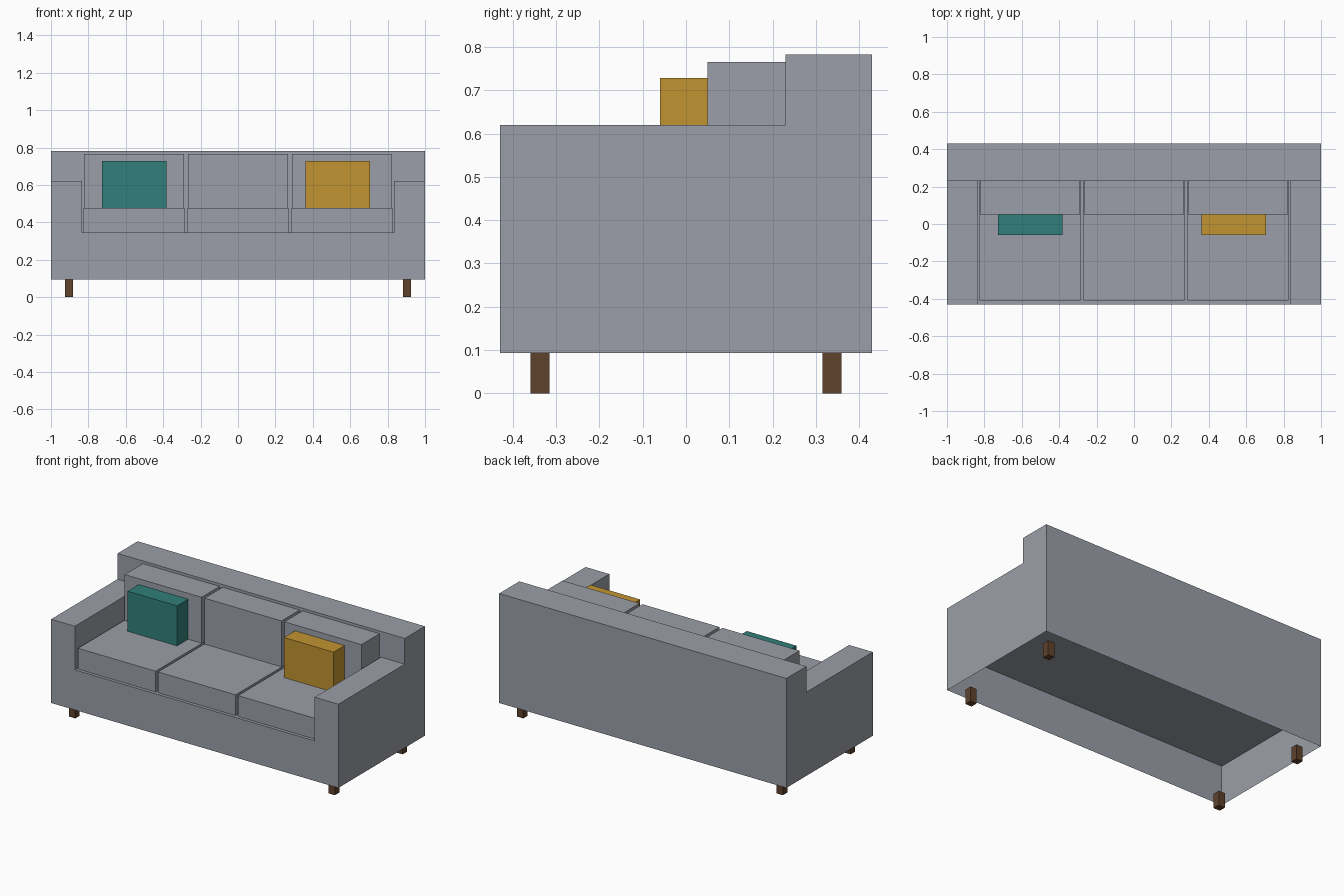
import bpy
import bmesh

if "Cube" in bpy.data.objects:
    bpy.data.objects.remove(bpy.data.objects["Cube"])


def srgb(r, g, b):
    lin = lambda c: c / 12.92 if c <= 0.04045 else ((c + 0.055) / 1.055) ** 2.4
    return tuple(lin(v / 255) for v in (r, g, b)) + (1.0,)


def material(name, rgb):
    m = bpy.data.materials.new(name)
    m.diffuse_color = srgb(*rgb)
    m.use_nodes = True
    m.node_tree.nodes["Principled BSDF"].inputs["Base Color"].default_value = m.diffuse_color
    return m


GREY = material("grey fabric", (155, 159, 168))
TEAL = material("teal fabric", (49, 127, 122))
MUSTARD = material("mustard fabric", (193, 148, 50))
WOOD = material("dark wood", (94, 66, 44))


def box(name, x, y, z, mat, open_bottom=False):
    """Box from (min, max) ranges, optionally without its underside."""
    bm = bmesh.new()
    bmesh.ops.create_cube(bm, size=1)
    for v in bm.verts:
        v.co = [r[0] if c < 0 else r[1] for c, r in zip(v.co, (x, y, z))]
    if open_bottom:
        bm.normal_update()
        down = [f for f in bm.faces if f.normal.z < -0.5]
        bmesh.ops.delete(bm, geom=down, context='FACES_ONLY')
    mesh = bpy.data.meshes.new(name)
    bm.to_mesh(mesh)
    bm.free()
    mesh.materials.append(mat)
    obj = bpy.data.objects.new(name, mesh)
    bpy.context.collection.objects.link(obj)
    return obj


BOTTOM, BASE_TOP, SEAT_TOP = 0.093, 0.345, 0.476
FRONT, BACK, BACKREST = -0.43, 0.43, 0.23
ARM_IN = 0.835

# Hollow base, open underneath
box("base", (-1, 1), (FRONT, BACK), (BOTTOM, BASE_TOP), GREY, True)
# Backrest across the full width
box("backrest", (-1, 1), (BACKREST, BACK), (BASE_TOP, 0.782), GREY, True)

# Arms
box("left_arm", (-1, -ARM_IN), (FRONT, BACKREST), (BASE_TOP, 0.62), GREY, True)
box("right_arm", (ARM_IN, 1), (FRONT, BACKREST), (BASE_TOP, 0.62), GREY, True)

# Three seat cushions and three back cushions
pitch = 2 * ARM_IN / 3
for i, side in enumerate(("left", "middle", "right")):
    cx = (i - 1) * pitch
    box(side + "_seat_cushion", (cx - 0.27, cx + 0.27), (-0.41, BACKREST),
        (BASE_TOP, SEAT_TOP), GREY)
    box(side + "_back_cushion", (cx - 0.268, cx + 0.268), (0.05, BACKREST),
        (SEAT_TOP, 0.765), GREY)

# Throw pillows
box("teal_pillow", (-0.727, -0.382), (-0.06, 0.05), (SEAT_TOP, 0.728), TEAL)
box("mustard_pillow", (0.362, 0.707), (-0.06, 0.05), (SEAT_TOP, 0.728), MUSTARD)

# Legs
h = 0.022
for sx, xn in ((-1, "left"), (1, "right")):
    for sy, yn in ((-1, "front"), (1, "back")):
        lx, ly = sx * 0.904, sy * 0.337
        box(f"{yn}_{xn}_leg", (lx - h, lx + h), (ly - h, ly + h), (0, BOTTOM), WOOD)
